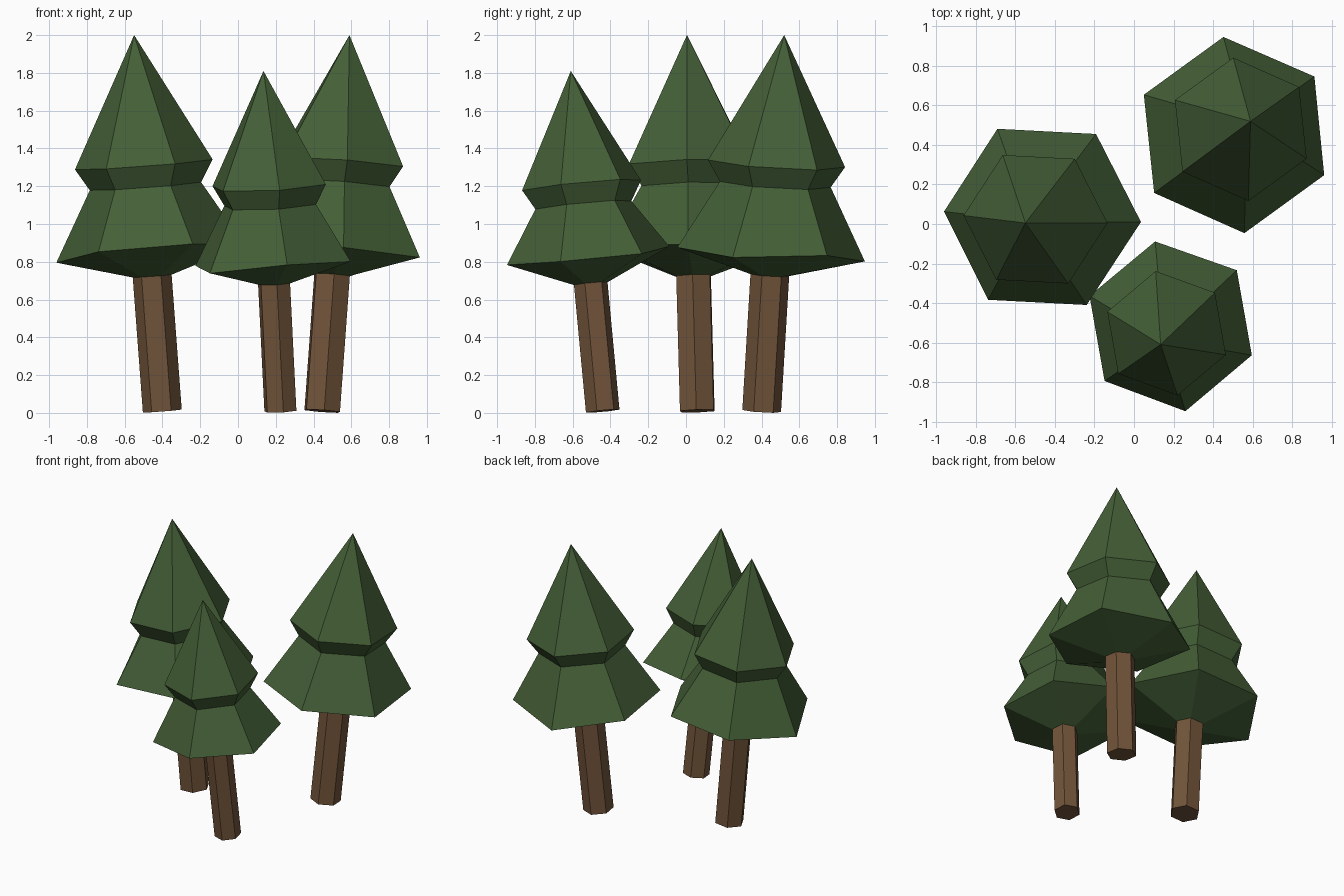
import bpy, bmesh, math

if "Cube" in bpy.data.objects:
    bpy.data.objects.remove(bpy.data.objects["Cube"])


def material(name, rgb):
    m = bpy.data.materials.new(name)
    m.diffuse_color = (*rgb, 1)
    m.use_nodes = True
    m.node_tree.nodes["Principled BSDF"].inputs["Base Color"].default_value = m.diffuse_color
    return m


BARK = material("bark_brown", (0.165, 0.088, 0.042))
LEAF = material("needle_green", (0.058, 0.115, 0.038))


class Tree:
    """Leaning six-sided tree: rings stay square to the leaning axis."""

    def __init__(self, base, tip, angle):
        self.base, self.tip, self.angle = base, tip, angle
        self.lean = [(tip[i] - base[i]) / tip[2] for i in (0, 1)]

    def ring(self, bm, r, heights):
        sx, sy = self.lean
        verts = []
        for k, h in enumerate(heights):
            a = math.radians(self.angle + 60 * k)
            dx, dy = r * math.cos(a), r * math.sin(a)
            verts.append(bm.verts.new((self.base[0] + sx * h + dx,
                                       self.base[1] + sy * h + dy,
                                       h - sx * dx - sy * dy)))
        return verts

    def build(self, name, rings, mat, pointed):
        bm = bmesh.new()
        loops = [self.ring(bm, r, h if isinstance(h, list) else [h] * 6) for r, h in rings]
        for lo, hi in zip(loops, loops[1:]):
            for k in range(6):
                j = (k + 1) % 6
                bm.faces.new((lo[k], lo[j], hi[j], hi[k]))
        bm.faces.new(loops[0][::-1])
        top = loops[-1]
        if pointed:
            tip = bm.verts.new(self.tip)
            for k in range(6):
                bm.faces.new((top[k], top[(k + 1) % 6], tip))
        else:
            bm.faces.new(top)
        bmesh.ops.recalc_face_normals(bm, faces=bm.faces)
        me = bpy.data.meshes.new(name)
        bm.to_mesh(me)
        bm.free()
        me.materials.append(mat)
        bpy.context.collection.objects.link(bpy.data.objects.new(name, me))


# name, base, tip, ring angle, width scale, under / skirt / waist / brim heights
TREES = [
    ("left", (-0.40, 0.06), (-0.55, 0.005, 2.0), 177, 1.0,
     0.725, [0.832, 0.885, 0.89, 0.855, 0.86, 0.86], 1.2, 1.315),
    ("front", (0.225, -0.44), (0.135, -0.61, 1.81), 220, 0.875,
     0.685, [0.782, 0.82, 0.795, 0.80, 0.845, 0.785], 1.1, 1.205),
    ("back", (0.445, 0.40), (0.59, 0.52, 2.0), -24, 1.0,
     0.73, [0.844, 0.88, 0.828, 0.85, 0.85, 0.85], 1.21, 1.32),
]

for name, base, tip, angle, w, under, skirt, waist, brim in TREES:
    t = Tree(base, tip, angle)
    # trunk
    t.build(name + "_trunk", [(0.103 * w, 0.01), (0.103 * w, under + 0.01)], BARK, False)
    # foliage: underside, flared skirt, waist, upper brim, tip
    t.build(name + "_foliage", [(0.105 * w, under), (0.5 * w, skirt),
                                (0.295 * w, waist), (0.365 * w, brim)], LEAF, True)
